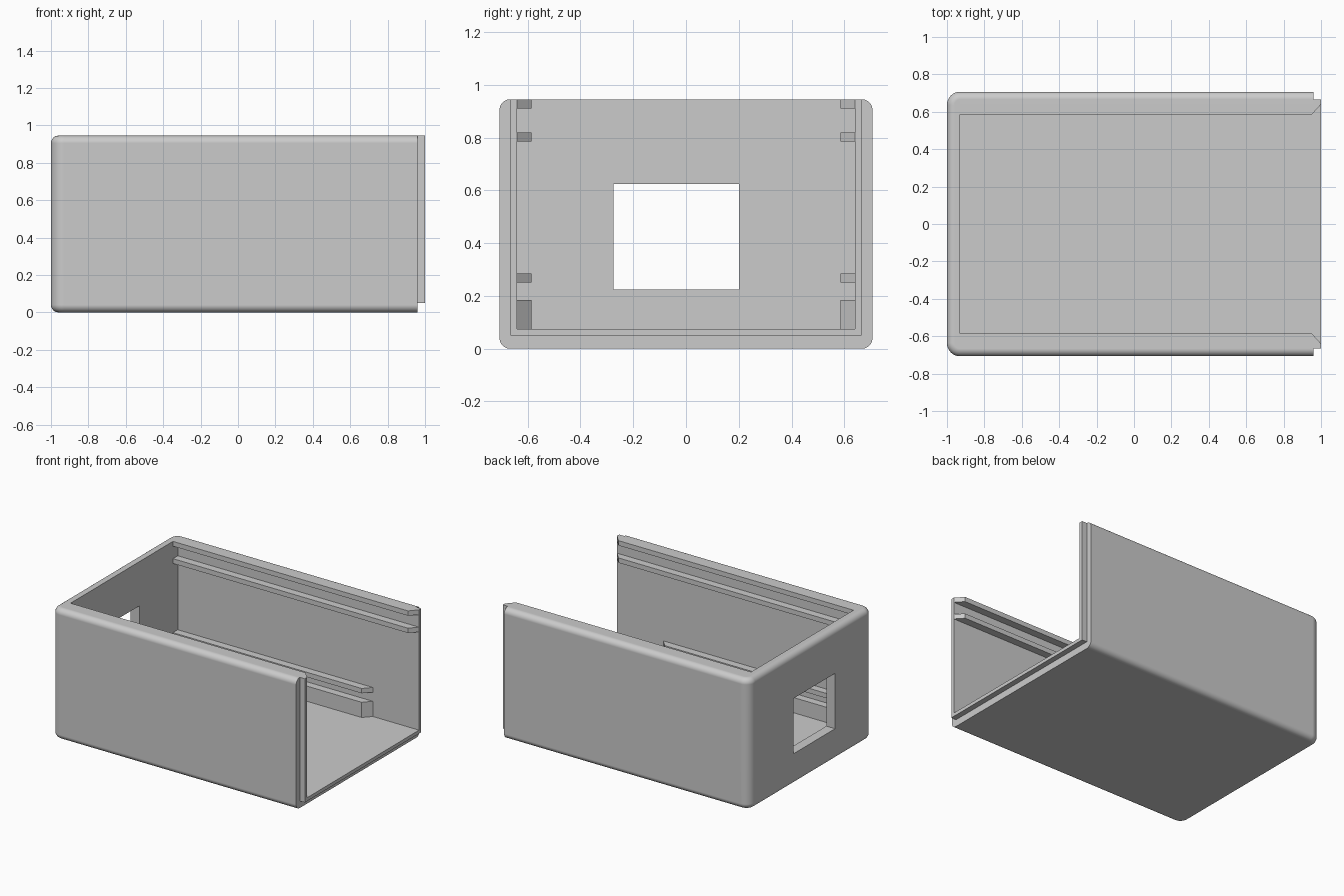
import bpy
import bmesh
from math import radians

default = bpy.data.objects.get("Cube")
if default:
    bpy.data.objects.remove(default, do_unlink=True)

# Main dimensions
HEIGHT, HALF_WIDTH = 0.945, 0.707
RIM_X = 0.96
INNER_Y, FLOOR_Z, BACK_X = 0.64, 0.075, -0.93

GREY = (0.6, 0.6, 0.6, 1.0)
plastic = bpy.data.materials.new("grey plastic")
plastic.use_nodes = True
plastic.diffuse_color = GREY
plastic.node_tree.nodes["Principled BSDF"].inputs["Base Color"].default_value = GREY


def make_object(name, bm):
    bmesh.ops.recalc_face_normals(bm, faces=bm.faces[:])
    mesh = bpy.data.meshes.new(name)
    bm.to_mesh(mesh)
    bm.free()
    mesh.materials.append(plastic)
    obj = bpy.data.objects.new(name, mesh)
    bpy.context.collection.objects.link(obj)
    return obj


def box_bmesh(low, high):
    bm = bmesh.new()
    bmesh.ops.create_cube(bm, size=1)
    for v in bm.verts:
        v.co = [h if c > 0 else l for c, l, h in zip(v.co, low, high)]
    return bm


def prism(name, points, offset):
    """Extrude a closed outline of 3D points along an offset."""
    bm = bmesh.new()
    face = bm.faces.new([bm.verts.new(p) for p in points])
    result = bmesh.ops.extrude_face_region(bm, geom=[face], use_keep_orig=True)
    moved = [g for g in result["geom"] if isinstance(g, bmesh.types.BMVert)]
    bmesh.ops.translate(bm, verts=moved, vec=offset)
    return make_object(name, bm)


def activate(obj):
    bpy.ops.object.select_all(action="DESELECT")
    obj.select_set(True)
    bpy.context.view_layer.objects.active = obj


def cut(target, cutter):
    mod = target.modifiers.new("cut", "BOOLEAN")
    mod.operation, mod.solver, mod.object = "DIFFERENCE", "EXACT", cutter
    activate(target)
    bpy.ops.object.modifier_apply(modifier=mod.name)
    bpy.data.objects.remove(cutter, do_unlink=True)


# Case body: rounded everywhere except the open end
bm = box_bmesh((-1, -HALF_WIDTH, 0), (RIM_X, HALF_WIDTH, HEIGHT))
upright = [e for e in bm.edges if all(v.co.x < 0 for v in e.verts)
           and abs(e.verts[0].co.z - e.verts[1].co.z) > 0.5]
bmesh.ops.bevel(bm, geom=upright, offset=0.07, segments=8, profile=0.5, affect="EDGES")
rims = [e for e in bm.edges
        if abs(e.verts[0].co.z - e.verts[1].co.z) < 0.001
        and not all(v.co.x > RIM_X - 0.001 for v in e.verts)]
bmesh.ops.bevel(bm, geom=rims, offset=0.04, segments=6, profile=0.5, affect="EDGES")
body = make_object("case_body", bm)

# Hollow interior, open at the top and one end
cut(body, make_object("cavity_cutter", box_bmesh(
    (BACK_X, -INNER_Y, FLOOR_Z), (1.2, INNER_Y, 1.2))))

# Rectangular opening in the end wall
cut(body, make_object("window_cutter", box_bmesh(
    (-1.2, -0.275, 0.225), (-0.8, 0.2, 0.625))))

activate(body)
bpy.ops.object.shade_smooth_by_angle(angle=radians(30))
weighted = body.modifiers.new("even shading", "WEIGHTED_NORMAL")
weighted.keep_sharp = True

# Stepped lip around the open end
LIP_Y, LIP_Z = 0.665, 0.05
outline = [(-LIP_Y, HEIGHT), (-LIP_Y, LIP_Z), (LIP_Y, LIP_Z), (LIP_Y, HEIGHT),
           (INNER_Y, HEIGHT), (INNER_Y, FLOOR_Z), (-INNER_Y, FLOOR_Z), (-INNER_Y, HEIGHT)]
prism("end_lip", [(RIM_X, y, z) for y, z in outline], (1 - RIM_X, 0, 0))

# Guide rails with slanted ends: name, bottom, top, tip position
RAILS = [
    ("top_rail", 0.91, HEIGHT, 1.0),
    ("upper_rail", 0.785, 0.82, 1.0),
    ("lower_rail", 0.25, 0.285, 0.63),
    ("floor_rail", FLOOR_Z, 0.185, 0.63),
]
for side, label in ((-1, "right"), (1, "left")):
    wall, inner = side * INNER_Y, side * 0.585
    for name, low, high, tip in RAILS:
        prism(f"{label}_{name}",
              [(BACK_X, wall, low), (BACK_X, inner, low),
               (tip - 0.05, inner, low), (tip, wall, low)],
              (0, 0, high - low))
